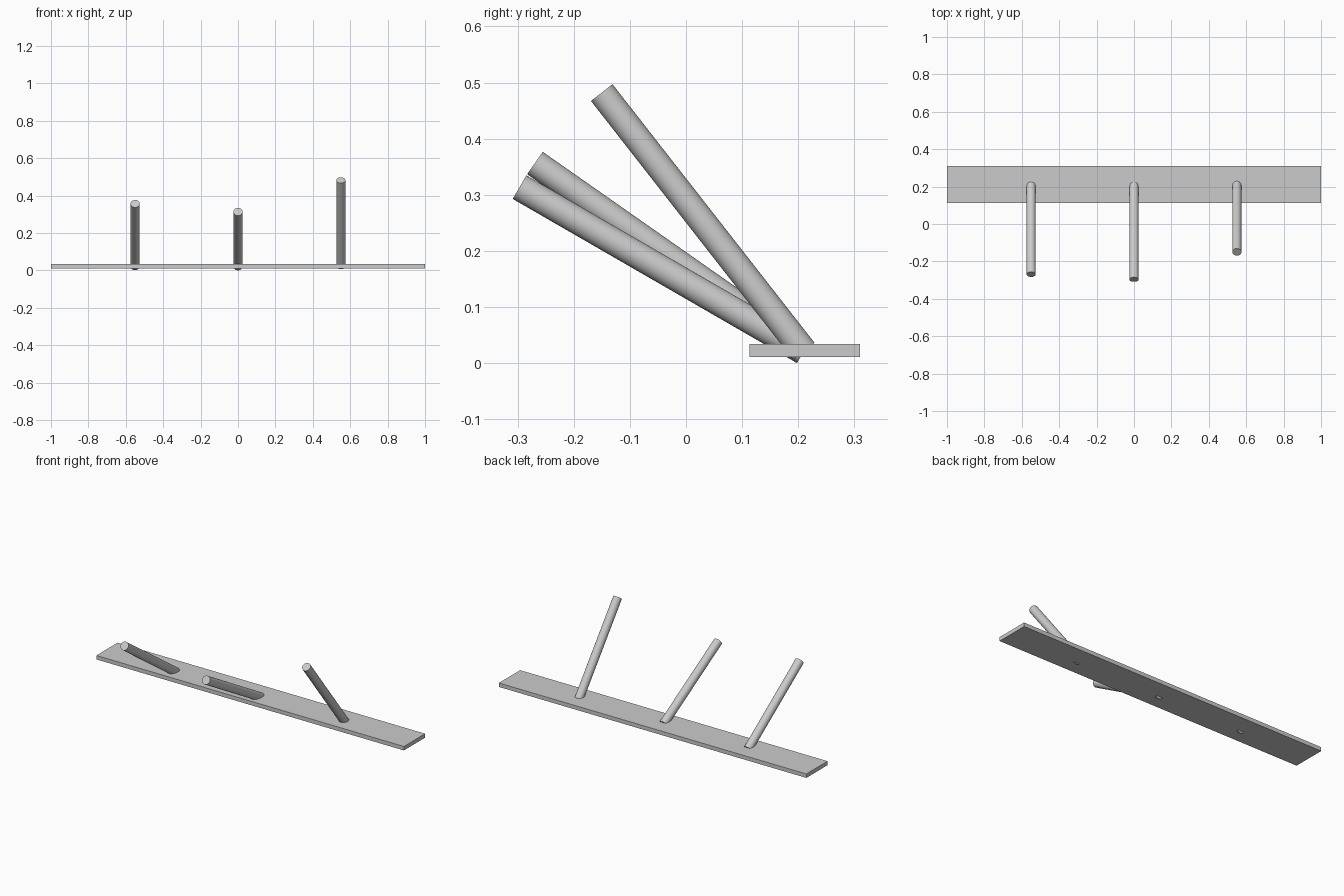
import bpy
import math

if "Cube" in bpy.data.objects:
    bpy.data.objects.remove(bpy.data.objects["Cube"], do_unlink=True)

# Single plain grey
grey = bpy.data.materials.new("plain grey")
grey.use_nodes = True
colour = (0.6, 0.6, 0.6, 1.0)
grey.diffuse_color = colour
grey.node_tree.nodes["Principled BSDF"].inputs["Base Color"].default_value = colour

ROD_RADIUS = 0.0243
ROD_LENGTH = 0.585
PIVOT_Y, PIVOT_Z = 0.21, 0.0212


def add_rod(name, x, angle):
    """Round rod leaning to the front, angle in degrees above horizontal."""
    a = math.radians(angle)
    half = ROD_LENGTH / 2
    bpy.ops.mesh.primitive_cylinder_add(
        vertices=48, radius=ROD_RADIUS, depth=ROD_LENGTH,
        location=(x, PIVOT_Y - half * math.cos(a), PIVOT_Z + half * math.sin(a)),
        rotation=(math.pi / 2 - a, 0, 0))
    rod = bpy.context.object
    rod.name = name
    rod.data.materials.append(grey)
    bpy.ops.object.shade_smooth_by_angle(angle=math.radians(30))


# Long flat base plate
bpy.ops.mesh.primitive_cube_add(size=1, location=(0, 0.2115, 0.0229))
plate = bpy.context.object
plate.name = "base_plate"
plate.scale = (2.0, 0.197, 0.0232)
bpy.ops.object.transform_apply(location=False, rotation=False, scale=True)
plate.data.materials.append(grey)

# Three rods at different tilts
for name, x, angle in (("right_rod", -0.55, 35),
                       ("middle_rod", 0.0, 30),
                       ("left_rod", 0.55, 52)):
    add_rod(name, x, angle)
